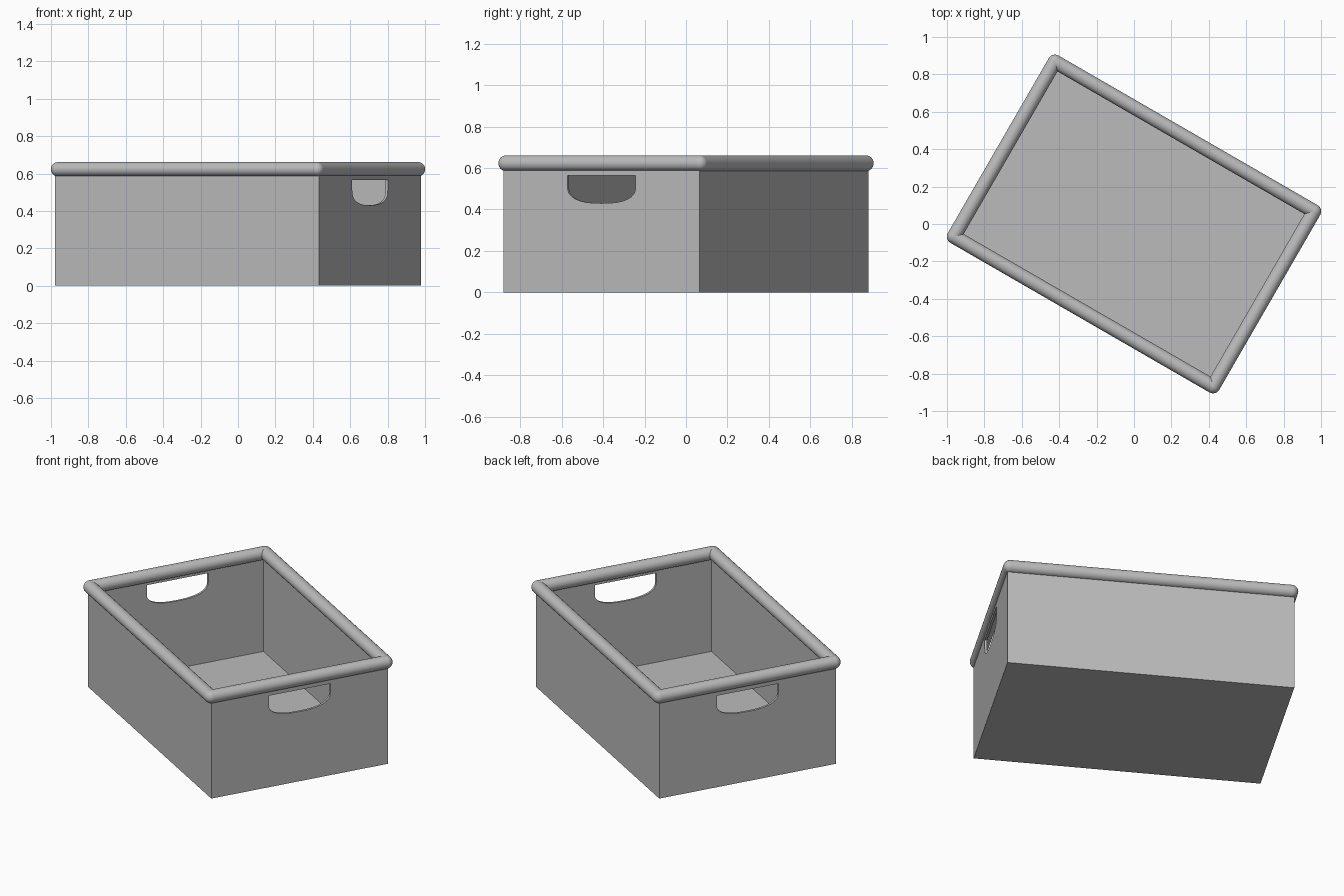
import bpy, bmesh, math
from mathutils import Matrix, Vector

cube = bpy.data.objects.get("Cube")
if cube:
    bpy.data.objects.remove(cube, do_unlink=True)

TURN = Matrix.Rotation(math.radians(-30), 4, 'Z')
HALF_L, HALF_W, WALL = 0.815, 0.545, 0.014
RIM_L, RIM_W, RIM_Z, RIM_R = 0.80, 0.54, 0.623, 0.038

grey = bpy.data.materials.new("plain grey")
grey.use_nodes = True
colour = (0.5, 0.5, 0.5, 1)
grey.diffuse_color = colour
grey.node_tree.nodes["Principled BSDF"].inputs["Base Color"].default_value = colour


def make(name, bm):
    bmesh.ops.recalc_face_normals(bm, faces=bm.faces)
    mesh = bpy.data.meshes.new(name)
    bm.to_mesh(mesh)
    bm.free()
    mesh.materials.append(grey)
    obj = bpy.data.objects.new(name, mesh)
    obj.matrix_world = TURN
    bpy.context.collection.objects.link(obj)
    return obj


def activate(obj):
    bpy.ops.object.select_all(action='DESELECT')
    obj.select_set(True)
    bpy.context.view_layer.objects.active = obj


# Handle cutter: flat top, bowed lower edge, running through both short ends
bm = bmesh.new()
outline = [(-0.19, 0.565)]
for i in range(17):
    a = math.pi + math.pi * i / 16
    c, s = math.cos(a), math.sin(a)
    outline.append((0.19 * math.copysign(abs(c) ** 0.8, c), 0.51 - 0.08 * abs(s) ** 0.8))
outline.append((0.19, 0.565))
face = bm.faces.new([bm.verts.new((-1, y, z)) for y, z in outline])
swept = bmesh.ops.extrude_face_region(bm, geom=[face])["geom"]
bmesh.ops.translate(bm, vec=(2, 0, 0), verts=[v for v in swept if isinstance(v, bmesh.types.BMVert)])
cutter = make("handle_cutter", bm)
cutter.hide_render = True

# Crate body: open box with thin walls and floor
bm = bmesh.new()
bmesh.ops.create_cube(bm, size=1, matrix=Matrix.Translation((0, 0, RIM_Z / 2))
                      @ Matrix.Diagonal((2 * HALF_L, 2 * HALF_W, RIM_Z, 1)))
bmesh.ops.delete(bm, geom=[f for f in bm.faces if f.calc_center_median().z > RIM_Z - 0.01],
                 context='FACES_ONLY')
body = make("crate_body", bm)
shell = body.modifiers.new("walls", 'SOLIDIFY')
shell.thickness = WALL
shell.offset = -1
shell.use_even_offset = True
cut = body.modifiers.new("handles", 'BOOLEAN')
cut.operation = 'DIFFERENCE'
cut.solver = 'EXACT'
cut.object = cutter
activate(body)
for mod in ("walls", "handles"):
    bpy.ops.object.modifier_apply(modifier=mod)
bpy.data.objects.remove(cutter, do_unlink=True)

# Rounded rim: four tubes joined by ball corners
bm = bmesh.new()
corners = [Vector((sx * RIM_L, sy * RIM_W, RIM_Z)) for sx, sy in ((-1, -1), (1, -1), (1, 1), (-1, 1))]
for p, q in zip(corners, corners[1:] + corners[:1]):
    d = q - p
    place = Matrix.Translation((p + q) / 2) @ d.to_track_quat('Z', 'Y').to_matrix().to_4x4()
    bmesh.ops.create_cone(bm, cap_ends=False, segments=24, radius1=RIM_R, radius2=RIM_R,
                          depth=d.length, matrix=place)
    bmesh.ops.create_uvsphere(bm, u_segments=24, v_segments=12, radius=RIM_R,
                              matrix=Matrix.Translation(p))
rim = make("rolled_rim", bm)
activate(rim)
bpy.ops.object.shade_smooth_by_angle(angle=math.radians(40))
